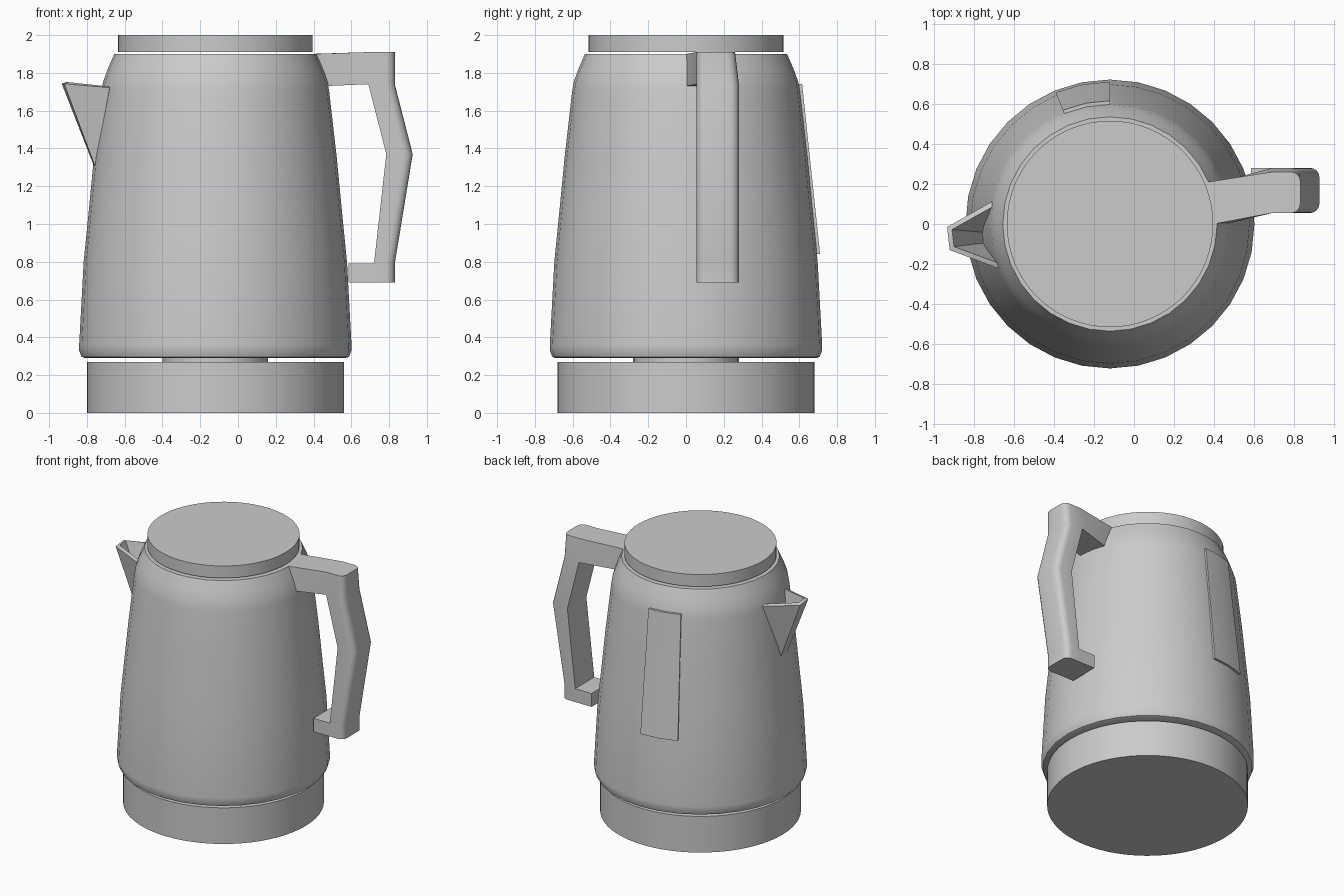
import bpy, bmesh
from math import sin, cos, radians, pi

if "Cube" in bpy.data.objects:
    bpy.data.objects.remove(bpy.data.objects["Cube"])

CX = -0.12  # axis of the pot


def finish(name, bm, angle=30):
    bmesh.ops.recalc_face_normals(bm, faces=bm.faces[:])
    me = bpy.data.meshes.new(name)
    bm.to_mesh(me)
    bm.free()
    ob = bpy.data.objects.new(name, me)
    bpy.context.collection.objects.link(ob)
    bpy.ops.object.select_all(action='DESELECT')
    bpy.context.view_layer.objects.active = ob
    ob.select_set(True)
    bpy.ops.object.shade_smooth_by_angle(angle=radians(angle))
    return ob


def lathe(name, profile, n):
    """Closed solid of revolution from (radius, z) points."""
    bm = bmesh.new()
    rings = [[bm.verts.new((CX + r * cos(2 * pi * i / n), r * sin(2 * pi * i / n), z))
              for i in range(n)] for r, z in profile]
    for a, b in zip(rings, rings[1:]):
        for i in range(n):
            j = (i + 1) % n
            bm.faces.new((a[i], a[j], b[j], b[i]))
    bm.faces.new(rings[0])
    bm.faces.new(rings[-1])
    return finish(name, bm)


# Base, pivot, body and lid
lathe("base", [(0.68, 0), (0.68, 0.27)], 64)
lathe("pivot", [(0.28, 0.265), (0.28, 0.295)], 32)
lathe("body", [(0.69, 0.29), (0.708, 0.297), (0.721, 0.33), (0.721, 0.36), (0.697, 0.8),
               (0.672, 1.05), (0.643, 1.35), (0.603, 1.7), (0.595, 1.75), (0.57, 1.82),
               (0.535, 1.9)], 32)
lathe("lid", [(0.515, 1.91), (0.515, 2.0)], 64)

# Handle: side outline as quads, extruded in y
pts = [(0.40, 1.90), (0.69, 1.91), (0.83, 1.91), (0.83, 1.74), (0.925, 1.37), (0.83, 0.79),
       (0.83, 0.69), (0.72, 0.69), (0.585, 0.69), (0.585, 0.79), (0.72, 0.79), (0.785, 1.37),
       (0.69, 1.74), (0.46, 1.73)]
quads = [(0, 1, 12, 13), (1, 2, 3, 12), (3, 4, 11, 12), (4, 5, 10, 11), (5, 6, 7, 10), (7, 8, 9, 10)]
bm = bmesh.new()
front = [bm.verts.new((x, 0.055, z)) for x, z in pts]
back = [bm.verts.new((x, 0.26 if z > 1.9 else 0.28, z)) for x, z in pts]
for q in quads:
    bm.faces.new([front[i] for i in q])
    bm.faces.new([back[i] for i in reversed(q)])
for i in range(len(pts)):
    j = (i + 1) % len(pts)
    bm.faces.new((front[i], front[j], back[j], back[i]))
for i in (0, 13):  # upper arm swings towards the pot axis
    front[i].co.y = 0.0
    back[i].co.y = 0.21
back[0].co.x -= 0.03
back[13].co.x -= 0.03
bmesh.ops.recalc_face_normals(bm, faces=bm.faces[:])
grip = [bm.edges.get((s[i], s[i + 1])) for s in (front, back) for i in range(2, 6)]
bmesh.ops.bevel(bm, geom=grip, offset=0.045, segments=4, profile=0.5, affect='EDGES')
finish("handle", bm)

# Spout: three thin walls, open at the top
bm = bmesh.new()
A, B, C, D, E, F = [bm.verts.new(p) for p in (
    (-0.695, 0.12, 1.722), (-0.933, -0.015, 1.742), (-0.92, -0.13, 1.742),
    (-0.68, -0.22, 1.722), (-0.76, -0.03, 1.3), (-0.755, -0.11, 1.3))]
for f in ((A, B, E), (B, C, F, E), (C, D, F)):
    bm.faces.new(f)
bmesh.ops.recalc_face_normals(bm, faces=bm.faces[:])
bm.normal_update()
if [f for f in bm.faces if len(f.verts) == 4][0].normal.x > 0:
    bmesh.ops.reverse_faces(bm, faces=bm.faces[:])
bmesh.ops.solidify(bm, geom=bm.faces[:], thickness=0.025)
finish("spout", bm)

# Level gauge: raised strip following two facets of the body
bm = bmesh.new()
cols = []
for a in (90, 101.25, 112.5):
    c, s = cos(radians(a)), sin(radians(a))
    cols.append([bm.verts.new((CX + r * c, r * s, z)) for r, z in
                 ((0.67, 0.84), (0.71, 0.84), (0.615, 1.74), (0.575, 1.74))])
for a, b in zip(cols, cols[1:]):
    for i in range(4):
        j = (i + 1) % 4
        bm.faces.new((a[i], a[j], b[j], b[i]))
bm.faces.new(cols[0])
bm.faces.new(cols[-1])
finish("level_gauge", bm)
